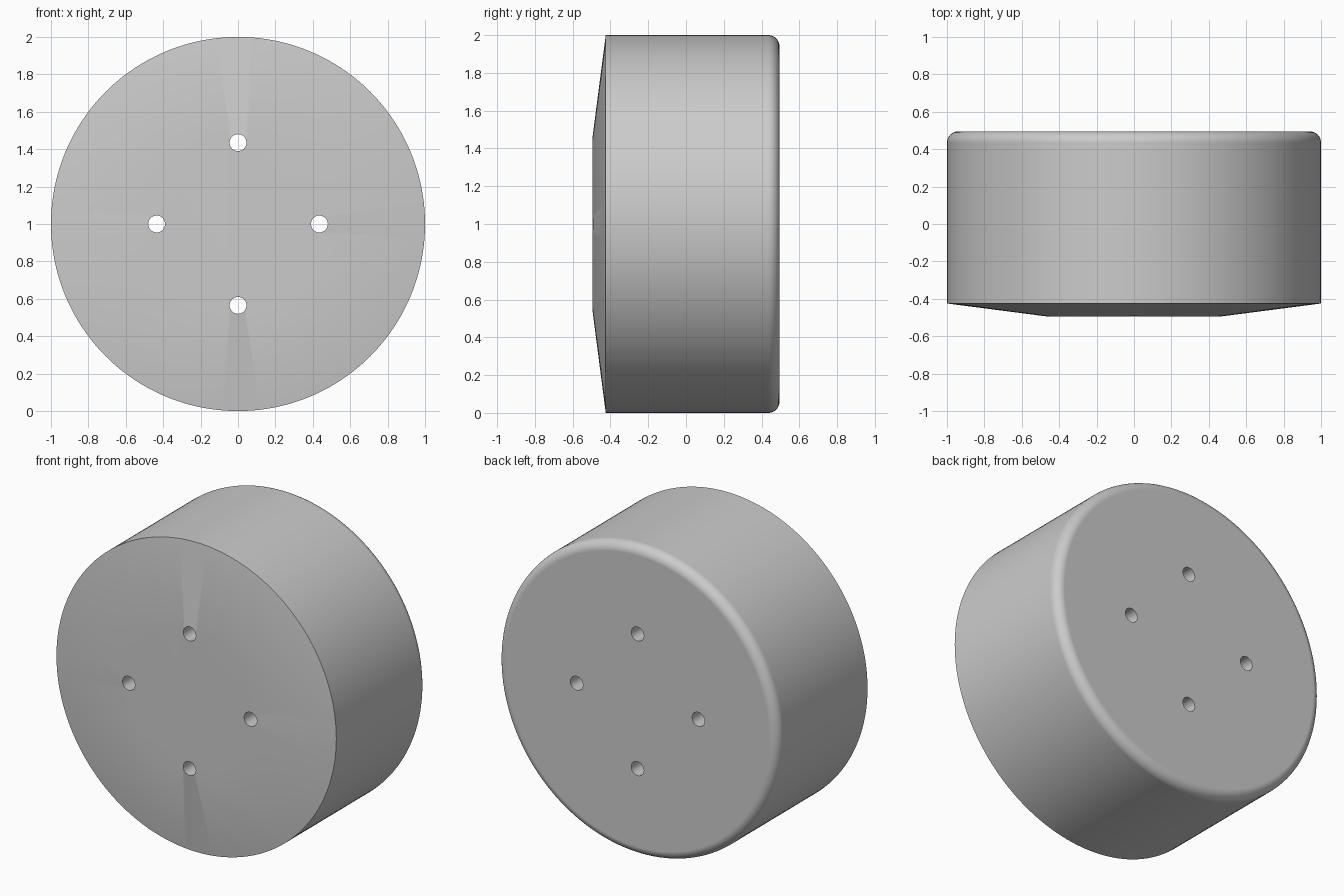
import bpy, bmesh, math
from mathutils import Vector, Matrix

cube = bpy.data.objects.get("Cube")
if cube:
    bpy.data.objects.remove(cube, do_unlink=True)

HALF_DEPTH, RADIUS, FILLET = 0.495, 1.0, 0.06
SEGMENTS, FILLET_STEPS = 160, 10
HOLE_RADIUS, HOLE_OFFSET = 0.045, 0.435

grey = bpy.data.materials.new("plain grey")
grey.use_nodes = True
grey.diffuse_color = (0.6, 0.6, 0.6, 1)
grey.node_tree.nodes["Principled BSDF"].inputs["Base Color"].default_value = grey.diffuse_color


def make_object(name, bm):
    bmesh.ops.recalc_face_normals(bm, faces=bm.faces)
    mesh = bpy.data.meshes.new(name)
    bm.to_mesh(mesh)
    bm.free()
    mesh.materials.append(grey)
    obj = bpy.data.objects.new(name, mesh)
    bpy.context.collection.objects.link(obj)
    return obj


# Round body: flat nose, shallow cone, straight wall, rounded back edge
profile = [(0.46, -HALF_DEPTH), (RADIUS, -0.425)]
for i in range(FILLET_STEPS + 1):
    a = math.pi / 2 * i / FILLET_STEPS
    profile.append((RADIUS - FILLET + FILLET * math.cos(a),
                    HALF_DEPTH - FILLET + FILLET * math.sin(a)))
bm = bmesh.new()
verts = [bm.verts.new((r, y, 1)) for r, y in profile]
edges = [bm.edges.new(pair) for pair in zip(verts, verts[1:])]
bmesh.ops.spin(bm, geom=verts + edges, cent=(0, 0, 1), axis=(0, 1, 0),
               angle=math.tau, steps=SEGMENTS, use_merge=True)
bmesh.ops.remove_doubles(bm, verts=bm.verts, dist=0.0001)
bmesh.ops.holes_fill(bm, edges=[e for e in bm.edges if e.is_boundary], sides=0)
body = make_object("round_body", bm)

# Four through holes
bm = bmesh.new()
for i in range(4):
    a = i * math.pi / 2
    place = Matrix.Translation(Vector((HOLE_OFFSET * math.cos(a), 0, 1 + HOLE_OFFSET * math.sin(a))))
    bmesh.ops.create_cone(bm, cap_ends=True, segments=32, radius1=HOLE_RADIUS,
                          radius2=HOLE_RADIUS, depth=2,
                          matrix=place @ Matrix.Rotation(math.pi / 2, 4, 'X'))
cutter = make_object("hole_cutter", bm)
cutter.hide_render = True

bpy.ops.object.select_all(action='DESELECT')
body.select_set(True)
bpy.context.view_layer.objects.active = body
cut = body.modifiers.new("holes", 'BOOLEAN')
cut.operation = 'DIFFERENCE'
cut.solver = 'EXACT'
cut.object = cutter
bpy.ops.object.modifier_apply(modifier=cut.name)
bpy.data.objects.remove(cutter, do_unlink=True)

# Smooth wall and rounded edge, crisp front rim and hole edges
bpy.ops.object.shade_smooth_by_angle(angle=math.radians(30))
weighted = body.modifiers.new("even_shading", 'WEIGHTED_NORMAL')
weighted.keep_sharp = True
